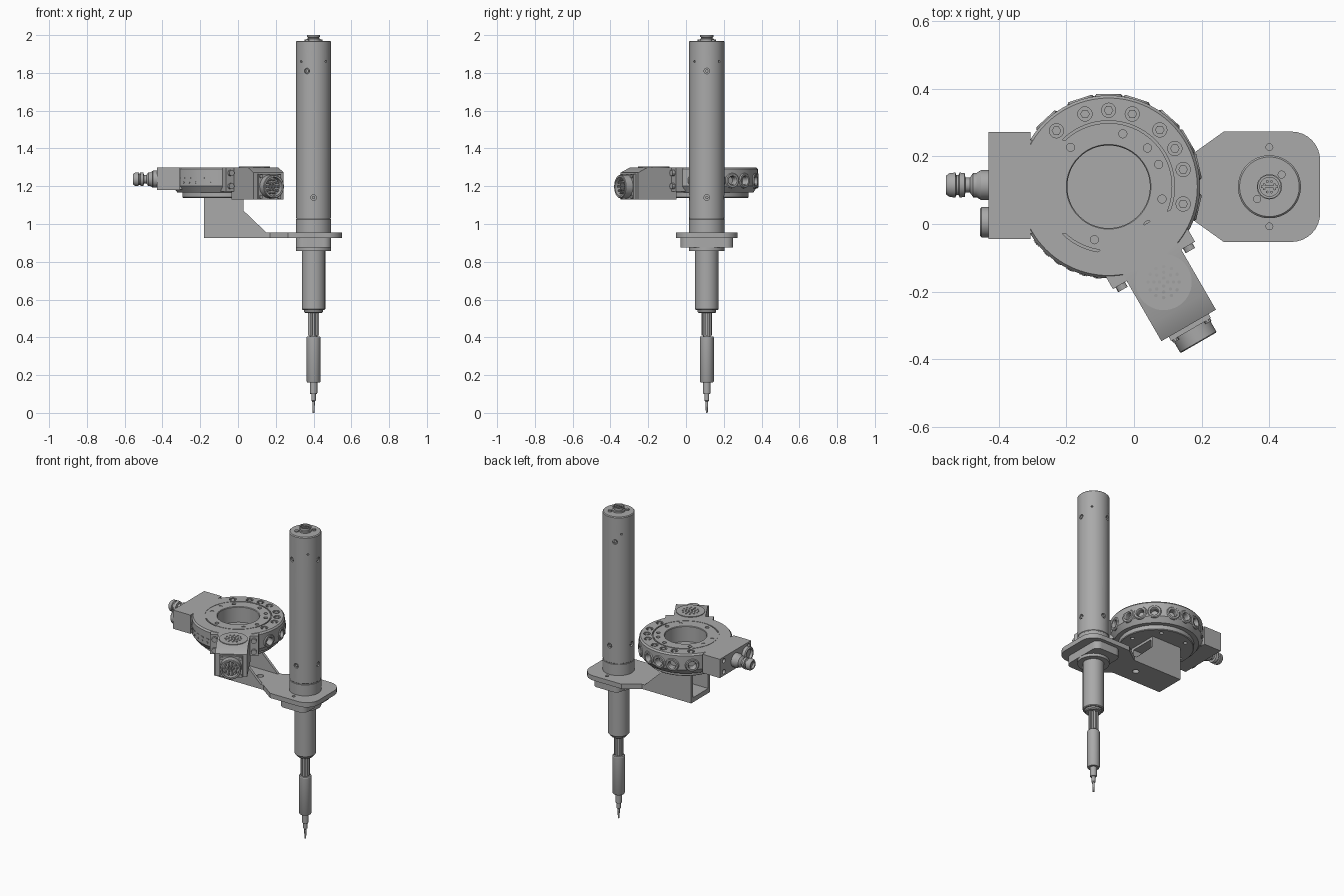
import bpy, bmesh
from math import radians, cos, sin, tau
from mathutils import Matrix, Vector

old = bpy.data.objects.get("Cube")
if old:
    bpy.data.objects.remove(old)

grey = bpy.data.materials.new("machined_grey")
grey.use_nodes = True
COLOUR = (0.4, 0.4, 0.4, 1)
grey.diffuse_color = COLOUR
grey.node_tree.nodes["Principled BSDF"].inputs["Base Color"].default_value = COLOUR

SPINDLE = Vector((0.4, 0.11, 0))
TURRET = Vector((-0.075, 0.11, 0))
UP = Vector((0, 0, 1))


def aim(pos, axis=UP):
    """Matrix at pos with local z along axis."""
    return Matrix.Translation(pos) @ Vector(axis).to_track_quat('Z', 'Y').to_matrix().to_4x4()


def finish(name, bm, matrix=Matrix()):
    bmesh.ops.recalc_face_normals(bm, faces=bm.faces)
    bmesh.ops.transform(bm, matrix=matrix, verts=bm.verts)
    mesh = bpy.data.meshes.new(name)
    bm.to_mesh(mesh)
    bm.free()
    mesh.materials.append(grey)
    ob = bpy.data.objects.new(name, mesh)
    bpy.context.collection.objects.link(ob)
    return ob


def lathe(name, profile, matrix, steps=64):
    """Turn a (radius, height) profile into a closed solid."""
    bm = bmesh.new()
    vs = [bm.verts.new((r, 0, z)) for r, z in profile]
    es = [bm.edges.new(p) for p in zip(vs, vs[1:])]
    bmesh.ops.spin(bm, geom=vs + es, cent=(0, 0, 0), axis=UP, angle=tau, steps=steps)
    bmesh.ops.remove_doubles(bm, verts=bm.verts, dist=1e-5)
    return finish(name, bm, matrix)


def rod(name, r, z0, z1, matrix, steps=32):
    return lathe(name, [(0, z0), (r, z0), (r, z1), (0, z1)], matrix, steps)


def prism(name, pts, z0, z1, matrix=Matrix(), radius=0, rounded=lambda v: True):
    """Extrude an outline, optionally rounding chosen corners."""
    bm = bmesh.new()
    face = bm.faces.new([bm.verts.new((x, y, z0)) for x, y in pts])
    if radius:
        bmesh.ops.bevel(bm, geom=[v for v in bm.verts if rounded(v.co)], offset=radius,
                        segments=8, profile=0.5, affect='VERTICES')
    new = bmesh.ops.extrude_face_region(bm, geom=list(bm.faces))["geom"]
    top = [g for g in new if isinstance(g, bmesh.types.BMVert)]
    bmesh.ops.translate(bm, verts=top, vec=(0, 0, z1 - z0))
    return finish(name, bm, matrix)


def block(name, x0, x1, y0, y1, z0, z1, matrix=Matrix()):
    return prism(name, [(x0, y0), (x1, y0), (x1, y1), (x0, y1)], z0, z1, matrix)


def drill(ob, holes):
    """Cut blind holes, each (position, outward axis, radius, depth)."""
    bm = bmesh.new()
    for pos, axis, r, depth in holes:
        bmesh.ops.create_cone(bm, cap_ends=True, segments=20, radius1=r, radius2=r,
                              depth=2 * depth, matrix=aim(pos, axis))
    cutter = finish("drill_cutter", bm)
    mod = ob.modifiers.new("holes", 'BOOLEAN')
    mod.operation, mod.solver, mod.object = 'DIFFERENCE', 'EXACT', cutter
    bpy.context.view_layer.objects.active = ob
    bpy.ops.object.modifier_apply(modifier=mod.name)
    bpy.data.objects.remove(cutter)


def radial(deg):
    return Vector((cos(radians(deg)), sin(radians(deg)), 0))


# Spindle: motor housing, nose, drawbar and tool
sp = Matrix.Translation(SPINDLE)
housing = lathe("spindle_housing", [(0, .94), (.093, .94), (.093, 1.025), (.091, 1.027), (.091, 1.031),
                                    (.093, 1.033), (.093, 1.965), (.088, 1.97), (0, 1.97)], sp)
screws = [(a, 1.14) for a in (0, 90, 180, 270)] + [(a, 1.81) for a in (0, 112, 248)]
holes = [(SPINDLE + radial(a) * .093 + UP * z, radial(a), .015, .012) for a, z in screws]
holes += [(SPINDLE + radial(a) * .093 + UP * 1.86, radial(a), .006, .012) for a in (45, 135, 225, 315)]
drill(housing, holes)
for a, z in screws:
    rod("housing_screw", .009, .08, .089, aim(SPINDLE + UP * z, radial(a)), 6)
lathe("spindle_nose", [(0, .53), (.045, .53), (.05, .535), (.05, .545), (.058, .545), (.062, .55),
                       (.062, .857), (.093, .857), (.093, .93), (0, .93)], sp)
rod("drawbar_core", .021, .39, .54, sp)
for i in range(6):
    block("drawbar_rib", .01, .029, -.006, .006, .41, .535, sp @ Matrix.Rotation(i * tau / 6, 4, 'Z'))
lathe("tool_holder", [(0, .1), (.017, .1), (.02, .105), (.02, .16), (.033, .16), (.037, .167),
                      (.037, .4), (.034, .405), (0, .405)], sp)
lathe("tool_bit", [(0, 0), (.005, 0), (.007, .06), (.012, .065), (.012, .11), (0, .11)], sp)

# Connector and screws on the housing top
lathe("top_connector", [(0, 1.96), (.037, 1.96), (.037, 1.98), (.03, 1.982), (.03, 1.988), (.035, 1.99),
                        (.035, 2), (.028, 2), (.028, 1.985), (0, 1.985)], sp)
block("top_connector_key", -.025, .025, -.004, .004, 1.98, 1.996, sp)
for i in range(8):
    rod("top_pin", .004, 1.98, 1.994, aim(SPINDLE + radial(i * 45 + 22) * .017), 8)
for s in (-1, 1):
    rod("cap_screw", .012, 1.965, 1.978, aim(SPINDLE + Vector((.036, .036, 0)) * s), 12)

# Mounting plate and lower clamp
right_half = [(-.18, .015), (.17, .015), (.265, -.053), (.55, -.053)]
outline = right_half + [(x, .22 - y) for x, y in reversed(right_half)]
plate = prism("mounting_plate", outline, .925, .955, radius=.085, rounded=lambda v: v.x > .5)
drill(plate, [((.4, y, .955), UP, .01, .02) for y in (-.007, .227)] + [((.08, .11, .955), UP, .02, .05)])
prism("lower_clamp", [(.307, -.03), (.493, -.03), (.493, .25), (.307, .25)], .875, .926, radius=.04)

# Box bracket carrying the turret
side = [(-.18, .925), (.15, .925), (.15, .955), (.03, 1.07), (.03, 1.14), (-.18, 1.14)]
tilt = Matrix.Rotation(radians(90), 4, 'X')
for y in (.015, .188):
    prism("bracket_side", side, -y - .017, -y, tilt)
block("bracket_top", -.18, .03, .016, .204, 1.122, 1.14)

# Turret body with bolt circle, ring screws and radial tool ports
tm = Matrix.Translation(TURRET)
turret = lathe("turret_body", [(0, 1.138), (.216, 1.138), (.22, 1.142), (.22, 1.168), (.247, 1.168), (.27, 1.2),
                               (.27, 1.29), (.262, 1.3), (.195, 1.3), (.195, 1.29), (.188, 1.29), (.188, 1.3),
                               (.125, 1.3), (.122, 1.296), (.122, 1.2), (0, 1.2)], tm, 96)
stations = (-13, 13, 30, 48, 72, 90, 108, 133)
ring = (75, 45, 24, -13, -44, -105, 165, 195, 134)
holes = [(TURRET + radial(a) * .226 + UP * 1.3, UP, .021, .02) for a in stations]
holes += [(TURRET + radial(a) * .162 + UP * 1.3, UP, .012, .015) for a in ring]
holes += [(TURRET + radial(a) * .272 + UP * 1.23, radial(a), .03, .045) for a in stations]
holes += [(TURRET + radial(a) * .18 + UP * 1.138, -UP, .012, .015) for a in range(0, 360, 60)]
drill(turret, holes)
for a in stations:
    rod("turret_bolt", .014, 1.27, 1.298, aim(TURRET + radial(a) * .226), 6)
    lathe("tool_port", [(0, .22), (.041, .22), (.041, .268), (.036, .274), (.026, .274), (.022, .268),
                        (.022, .235), (0, .235)], aim(TURRET + UP * 1.23, radial(a)), 32)
for i in range(8):
    rod("rim_pin", .006, .26, .273, aim(TURRET + UP * 1.22, radial(200 + i * 9)), 8)
    block("rim_slot", .26, .272, -.012, .012, 1.24, 1.247, tm @ Matrix.Rotation(radians(200 + i * 9), 4, 'Z'))

# Side block with two fittings
sb = block("side_block", -.43, -.306, -.045, .272, 1.18, 1.3)
block("side_block_neck", -.307, -.2, -.028, .248, 1.182, 1.298)
drill(sb, [((-.43, y, 1.275), (-1, 0, 0), .014, .025) for y in (-.02, .23)]
      + [((-.43, y, 1.205), (-1, 0, 0), .014, .025) for y in (-.02, .23)])
left = Vector((-1, 0, 0))
lathe("cable_fitting", [(0, 0), (.044, 0), (.044, .022), (.036, .035), (.036, .045), (.022, .055), (.022, .068),
                        (.035, .07), (.037, .085), (.03, .088), (.03, .095), (.037, .098), (.035, .115),
                        (.028, .125), (.02, .125), (.02, .11), (0, .11)], aim((-.43, .115, 1.237), left), 32)
lathe("round_socket", [(0, 0), (.045, 0), (.045, .02), (.04, .025), (.032, .025), (.032, .008), (0, .008)],
      aim((-.43, .005, 1.237), left), 32)

# Angled connector head: local x points away from the turret
hm = tm @ Matrix.Rotation(radians(-60), 4, 'Z')
flange = block("head_flange", .15, .268, -.14, .14, 1.172, 1.298, hm)
for y in (-.115, .115):
    for z in (1.2, 1.27):
        rod("flange_bolt", .016, .26, .284, hm @ aim((0, y, z), (1, 0, 0)), 12)
profile = [(.24, 1.13), (.473, 1.13), (.473, 1.272), (.415, 1.3), (.24, 1.3)]
prism("head_block", profile, -.093, .093, hm @ tilt)
disc = rod("head_disc", .083, 1.28, 1.304, hm @ Matrix.Translation((.325, 0, 0)), 48)
centre = hm @ Vector((.325, 0, 1.304))
pins = [centre + radial(i * 360 / n) * r for n, r in ((4, .012), (8, .029), (12, .046)) for i in range(n)]
drill(disc, [(p, UP, .005, .012) for p in pins])
face = hm @ aim((.473, 0, 1.198), (1, 0, 0))
block("socket_flange", -.068, .068, -.068, .068, 0, .014, face)
lathe("head_socket", [(0, 0), (.062, 0), (.062, .056), (.059, .059), (.05, .059), (.05, .025), (0, .025)], face, 48)
for n, r in ((1, 0), (6, .018), (10, .036)):
    for i in range(n):
        rod("socket_pin", .005, .02, .05, face @ Matrix.Translation(radial(i * 360 / n) * r), 8)
for x in (-.055, .055):
    for y in (-.055, .055):
        rod("socket_screw", .01, .01, .022, face @ Matrix.Translation((x, y, 0)), 10)

# Smooth round surfaces while keeping edges crisp
bpy.ops.object.select_all(action='DESELECT')
for ob in bpy.context.scene.objects:
    if ob.type == 'MESH' and ob.data.materials and ob.data.materials[0] == grey:
        ob.select_set(True)
        bpy.context.view_layer.objects.active = ob
bpy.ops.object.shade_smooth_by_angle(angle=radians(30))
